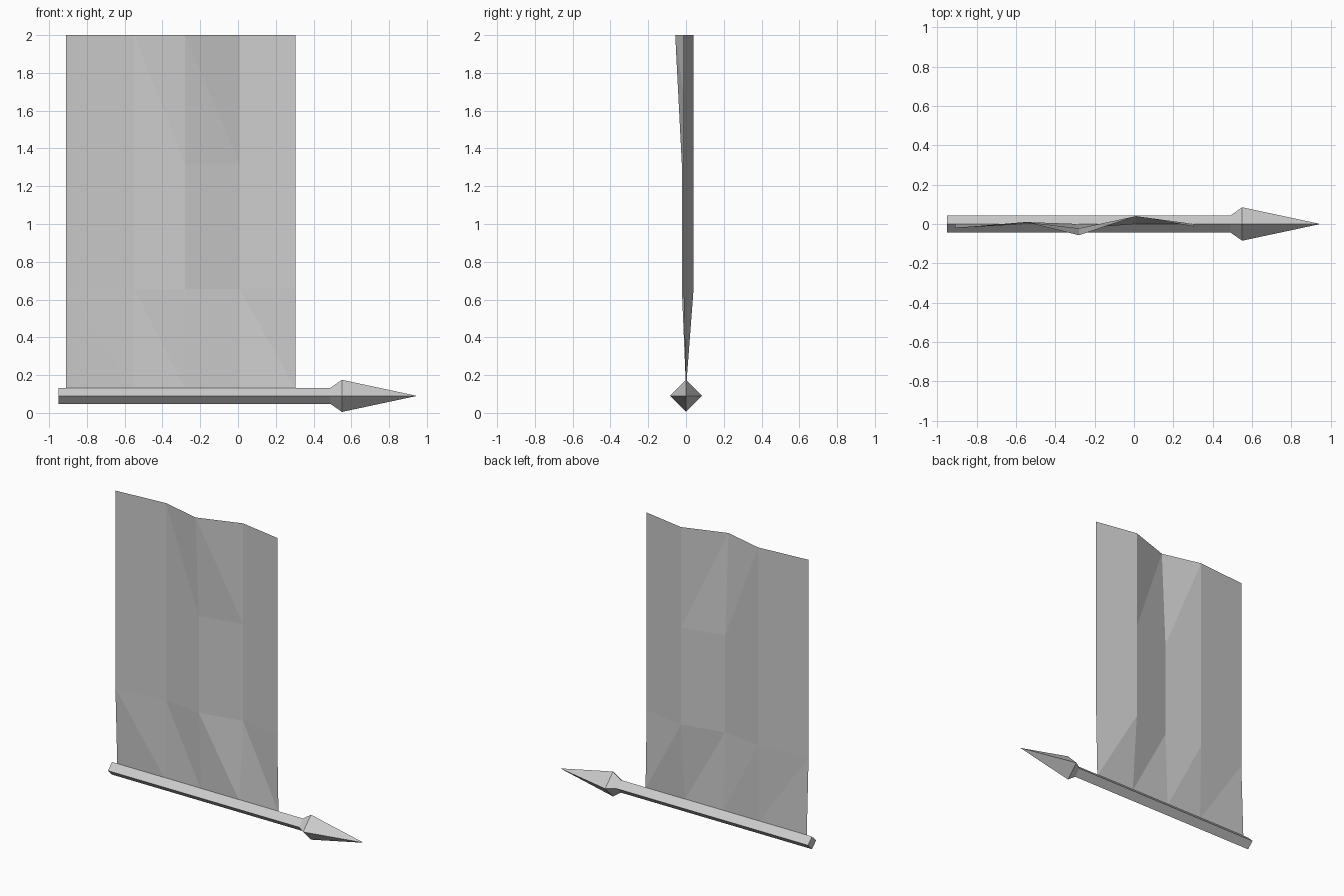
import bpy
import bmesh

cube = bpy.data.objects.get("Cube")
if cube:
    bpy.data.objects.remove(cube, do_unlink=True)

grey = bpy.data.materials.new("plain grey")
grey.use_nodes = True
colour = (0.6, 0.6, 0.6, 1)
grey.diffuse_color = colour
grey.node_tree.nodes["Principled BSDF"].inputs["Base Color"].default_value = colour


def finish(bm, name):
    mesh = bpy.data.meshes.new(name)
    bm.to_mesh(mesh)
    bm.free()
    mesh.materials.append(grey)
    obj = bpy.data.objects.new(name, mesh)
    bpy.context.collection.objects.link(obj)


def diamond_bar(name, profile, z):
    """Square bar standing on its edge, lofted along x through (x, radius)."""
    bm = bmesh.new()
    rings = [[bm.verts.new((x, r * c, z + r * s))
              for c, s in ((1, 0), (0, 1), (-1, 0), (0, -1))]
             for x, r in profile]
    for a, b in zip(rings, rings[1:]):
        for i in range(4):
            j = (i + 1) % 4
            bm.faces.new((a[i], a[j], b[j], b[i]))
    bm.faces.new(rings[0])
    bm.faces.new(rings[-1])
    bmesh.ops.remove_doubles(bm, verts=bm.verts, dist=0.0005)
    bmesh.ops.recalc_face_normals(bm, faces=bm.faces)
    finish(bm, name)


# Pole with its pointed spear head
diamond_bar("pole_with_spear_head",
            [(-0.95, 0.043), (0.49, 0.043), (0.55, 0.085), (0.943, 0.001)], 0.09)

# Pleated cloth: straight along the pole, folded further up
columns = (-0.91, -0.55, -0.28, 0.01, 0.305)
folds = (-0.02, 0.01, -0.022, 0.04, -0.013)
flared = (-0.02, 0.01, -0.057, 0.04, -0.013)
rows = [(0.125, (0,) * 5), (0.655, folds), (1.315, folds), (2.0, flared)]

bm = bmesh.new()
grid = [[bm.verts.new((x, y, z)) for x, y in zip(columns, ys)] for z, ys in rows]
for low, high in zip(grid, grid[1:]):
    for i in range(4):
        bm.faces.new((low[i], low[i + 1], high[i]))
        bm.faces.new((low[i + 1], high[i + 1], high[i]))
finish(bm, "banner_cloth")
